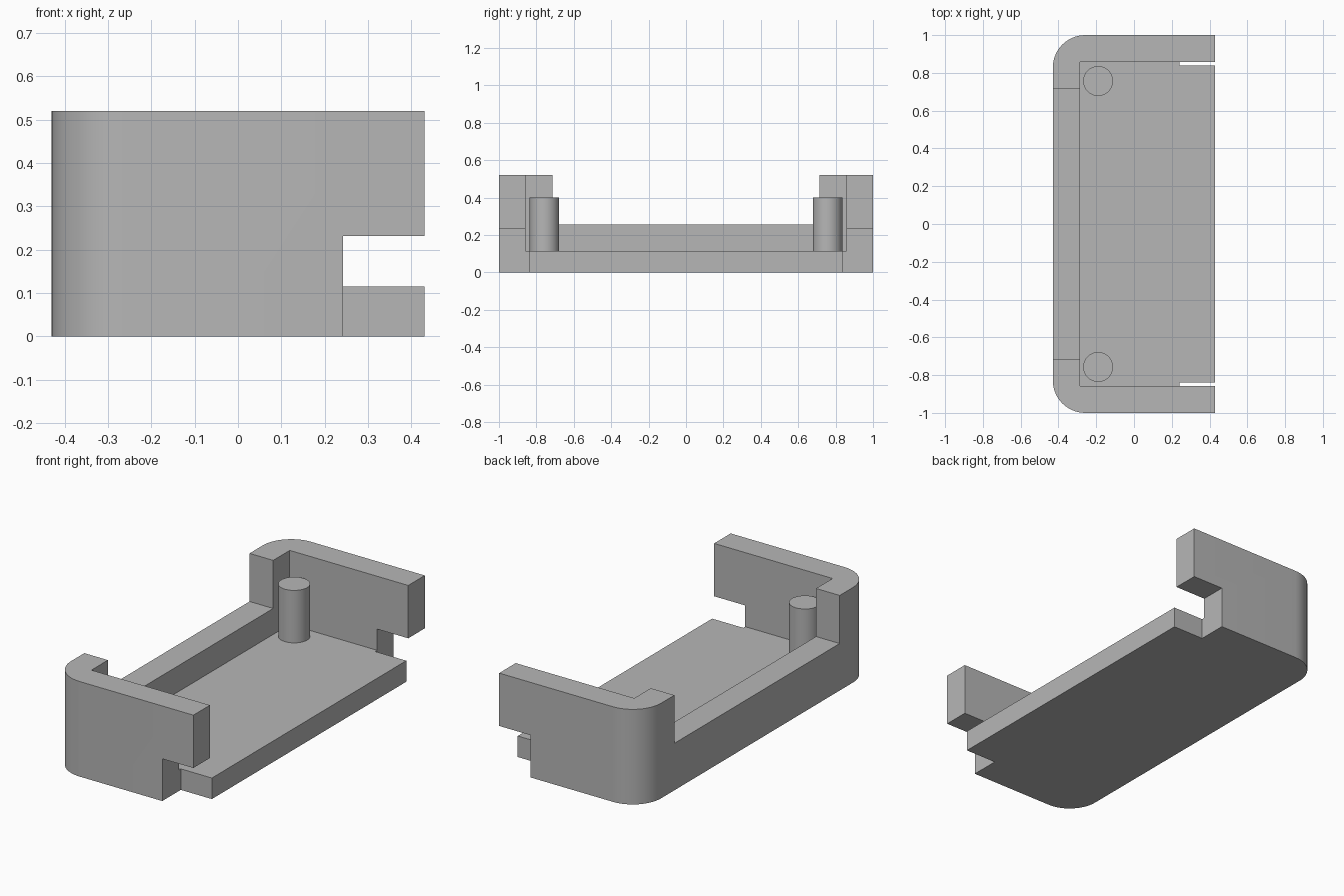
import bpy, bmesh, math

cube = bpy.data.objects.get("Cube")
if cube:
    bpy.data.objects.remove(cube, do_unlink=True)

# Overall sizes
HX, HY, TOP = 0.43, 1.0, 0.52
FLOOR, LEDGE, NOTCH_TOP = 0.115, 0.257, 0.231
IN_X, IN_Y = -0.287, 0.857
RADIUS, STEPS = 0.172, 14

grey = bpy.data.materials.new("plain grey")
grey.use_nodes = True
colour = (0.47, 0.47, 0.47, 1)
grey.diffuse_color = colour
grey.node_tree.nodes["Principled BSDF"].inputs["Base Color"].default_value = colour


def prism(name, outline, z0, z1):
    """Extrude a counter-clockwise outline from z0 to z1."""
    bm = bmesh.new()
    base = bm.faces.new([bm.verts.new((x, y, z0)) for x, y in outline])
    grown = bmesh.ops.extrude_face_region(bm, geom=[base])["geom"]
    for v in grown:
        if isinstance(v, bmesh.types.BMVert):
            v.co.z = z1
    bmesh.ops.recalc_face_normals(bm, faces=bm.faces)
    mesh = bpy.data.meshes.new(name)
    bm.to_mesh(mesh)
    bm.free()
    mesh.materials.append(grey)
    obj = bpy.data.objects.new(name, mesh)
    bpy.context.collection.objects.link(obj)
    return obj


def box(name, x0, x1, y0, y1, z0, z1):
    return prism(name, [(x0, y0), (x1, y0), (x1, y1), (x0, y1)], z0, z1)


def activate(obj):
    bpy.ops.object.select_all(action='DESELECT')
    obj.select_set(True)
    bpy.context.view_layer.objects.active = obj


def cut(target, cutter):
    cutter.hide_render = True
    mod = target.modifiers.new("cut", 'BOOLEAN')
    mod.operation, mod.solver, mod.object = 'DIFFERENCE', 'EXACT', cutter
    activate(target)
    bpy.ops.object.modifier_apply(modifier=mod.name)
    bpy.data.objects.remove(cutter, do_unlink=True)


# Tray block with two rounded corners on the closed side
outline = [(HX, -HY), (HX, HY)]
for side, start in ((1, 90), (-1, 180)):
    for i in range(STEPS + 1):
        a = math.radians(start + 90 * i / STEPS)
        outline.append((-HX + RADIUS + RADIUS * math.cos(a),
                        side * (HY - RADIUS) + RADIUS * math.sin(a)))
tray = prism("tray", outline, 0, TOP)

# Cavity open on one side, and the lowered middle of the closed wall
cut(tray, box("cavity_cutter", IN_X, 1, -IN_Y, IN_Y, FLOOR, 1))
cut(tray, box("ledge_cutter", -1, 0, -0.714, 0.714, LEDGE, 1.2))

# Notches under the free ends of the side walls
for y0, y1 in ((-1.2, -0.84), (0.84, 1.2)):
    cut(tray, box("notch_cutter", 0.242, 1.1, y0, y1, -0.2, NOTCH_TOP))

# Posts in the two inner corners
parts = [tray]
for name, side in (("left_post", 1), ("right_post", -1)):
    z0, z1 = 0.09, 0.402
    bpy.ops.mesh.primitive_cylinder_add(vertices=48, radius=0.079, depth=z1 - z0,
                                        location=(-0.19, side * 0.757, (z0 + z1) / 2))
    post = bpy.context.object
    post.name = name
    post.data.materials.append(grey)
    parts.append(post)

for part in parts:
    activate(part)
    bpy.ops.object.shade_smooth_by_angle(angle=math.radians(30))
